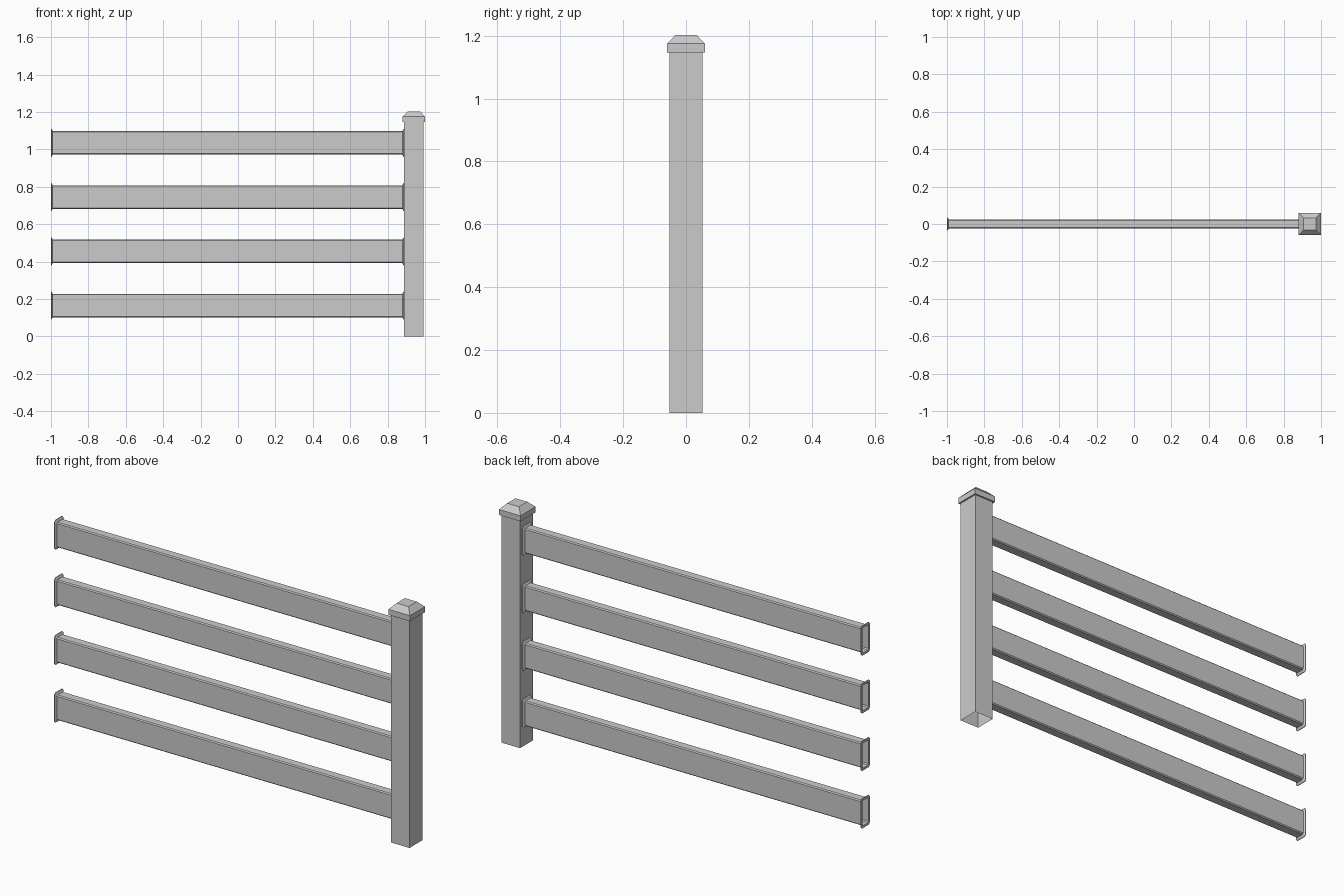
import bpy, bmesh

if "Cube" in bpy.data.objects:
    bpy.data.objects.remove(bpy.data.objects["Cube"])

POST_X = 0.94
POST_HALF = 0.052


def make_object(name, bm):
    mesh = bpy.data.meshes.new(name)
    bm.to_mesh(mesh)
    bm.free()
    obj = bpy.data.objects.new(name, mesh)
    bpy.context.collection.objects.link(obj)
    return obj


def outline(a, b, c=0.0):
    """Rectangle with half sizes a, b and corner chamfer c."""
    if c == 0:
        return [(-a, -b), (a, -b), (a, b), (-a, b)]
    return [(-a + c, -b), (a - c, -b), (a, -b + c), (a, b - c),
            (a - c, b), (-a + c, b), (-a, b - c), (-a, -b + c)]


def loft(bm, rings, close_start=False, close_end=False):
    loops = [[bm.verts.new(p) for p in ring] for ring in rings]
    for lo, hi in zip(loops, loops[1:]):
        n = len(lo)
        for i in range(n):
            j = (i + 1) % n
            bm.faces.new((lo[i], lo[j], hi[j], hi[i]))
    if close_start:
        bm.faces.new(loops[0][::-1])
    if close_end:
        bm.faces.new(loops[-1])


def post_ring(half, z):
    return [(POST_X + x, y, z) for x, y in outline(half, half)]


def rail_ring(x, a, b, c, z):
    return [(x, y, z + dz) for y, dz in outline(a, b, c)]


# Hollow post, open at the bottom
bm = bmesh.new()
loft(bm, [post_ring(POST_HALF, 0), post_ring(POST_HALF, 1.15)])
make_object("post", bm)

# Post cap with sloped sides and flat top
bm = bmesh.new()
loft(bm, [post_ring(0.06, 1.147), post_ring(0.06, 1.175), post_ring(0.033, 1.203)],
     close_start=True, close_end=True)
make_object("post_cap", bm)

# Hollow rails with a flared collar at each end
x0, x1 = -1.0, POST_X - POST_HALF
for i in range(4):
    z = 0.165 + i * 0.29
    bm = bmesh.new()
    loft(bm, [rail_ring(x, 0.025, 0.063, 0.005, z) for x in (x0, x1)])
    make_object(f"rail_{i + 1}", bm)
    for side, x, d in (("left", x0, 1), ("right", x1, -1)):
        bm = bmesh.new()
        loft(bm, [rail_ring(x, 0.025, 0.063, 0.005, z),
                  rail_ring(x, 0.035, 0.075, 0.009, z),
                  rail_ring(x + d * 0.003, 0.035, 0.075, 0.009, z),
                  rail_ring(x + d * 0.009, 0.025, 0.063, 0.005, z)])
        bmesh.ops.recalc_face_normals(bm, faces=bm.faces)
        make_object(f"rail_{i + 1}_collar_{side}", bm)
